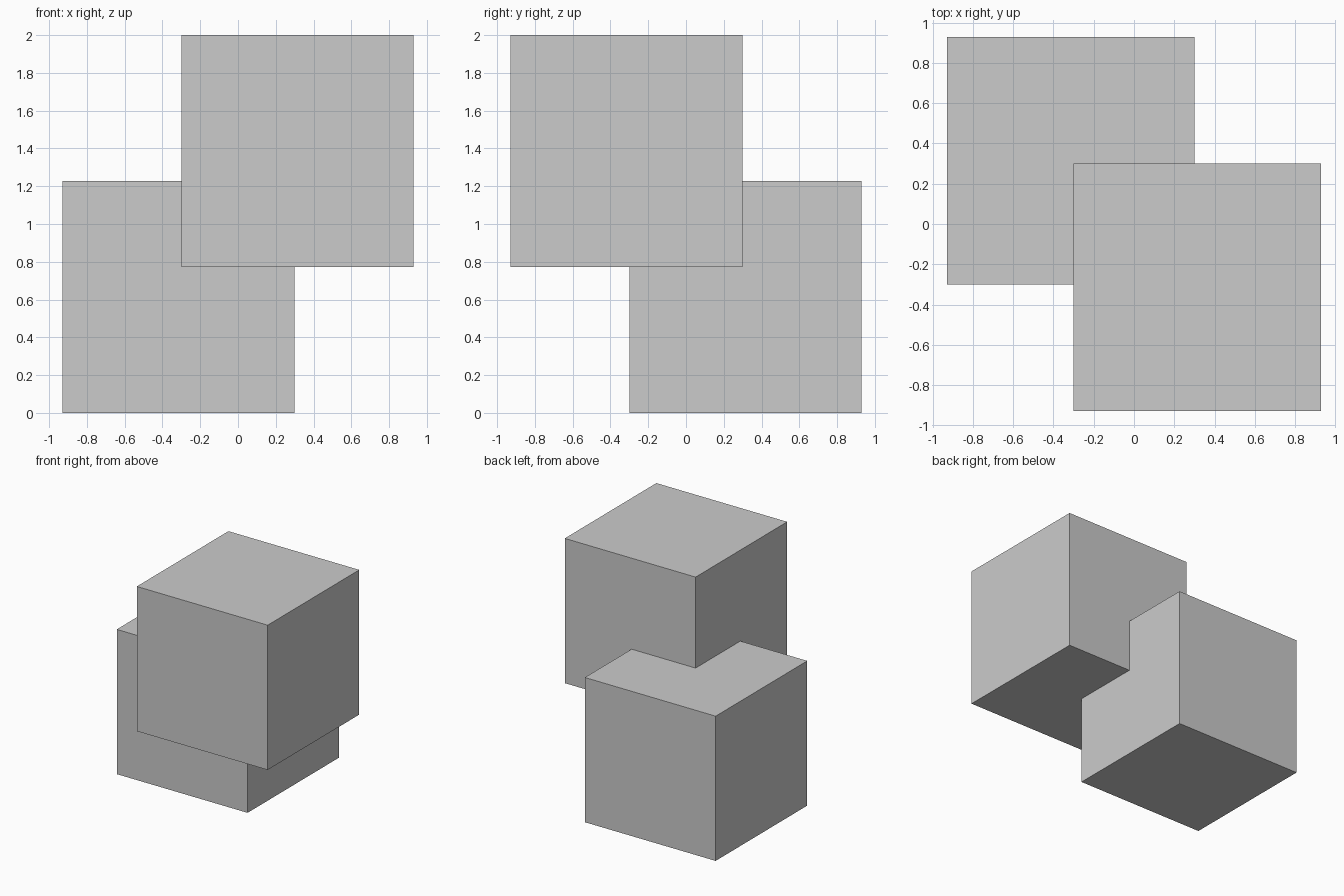
import bpy

if "Cube" in bpy.data.objects:
    bpy.data.objects.remove(bpy.data.objects["Cube"])

SIZE = 1.228    # cube edge length
OFFSET = 0.314  # sideways shift of each cube from the centre


def add_cube(name, x, y, z):
    bpy.ops.mesh.primitive_cube_add(size=SIZE, location=(x, y, z))
    bpy.context.object.name = name


# Lower cube, back left, standing on the ground
add_cube("lower_cube", -OFFSET, OFFSET, SIZE / 2)

# Upper cube, front right, overlapping the lower one at a corner
add_cube("upper_cube", OFFSET, -OFFSET, 2 - SIZE / 2)
